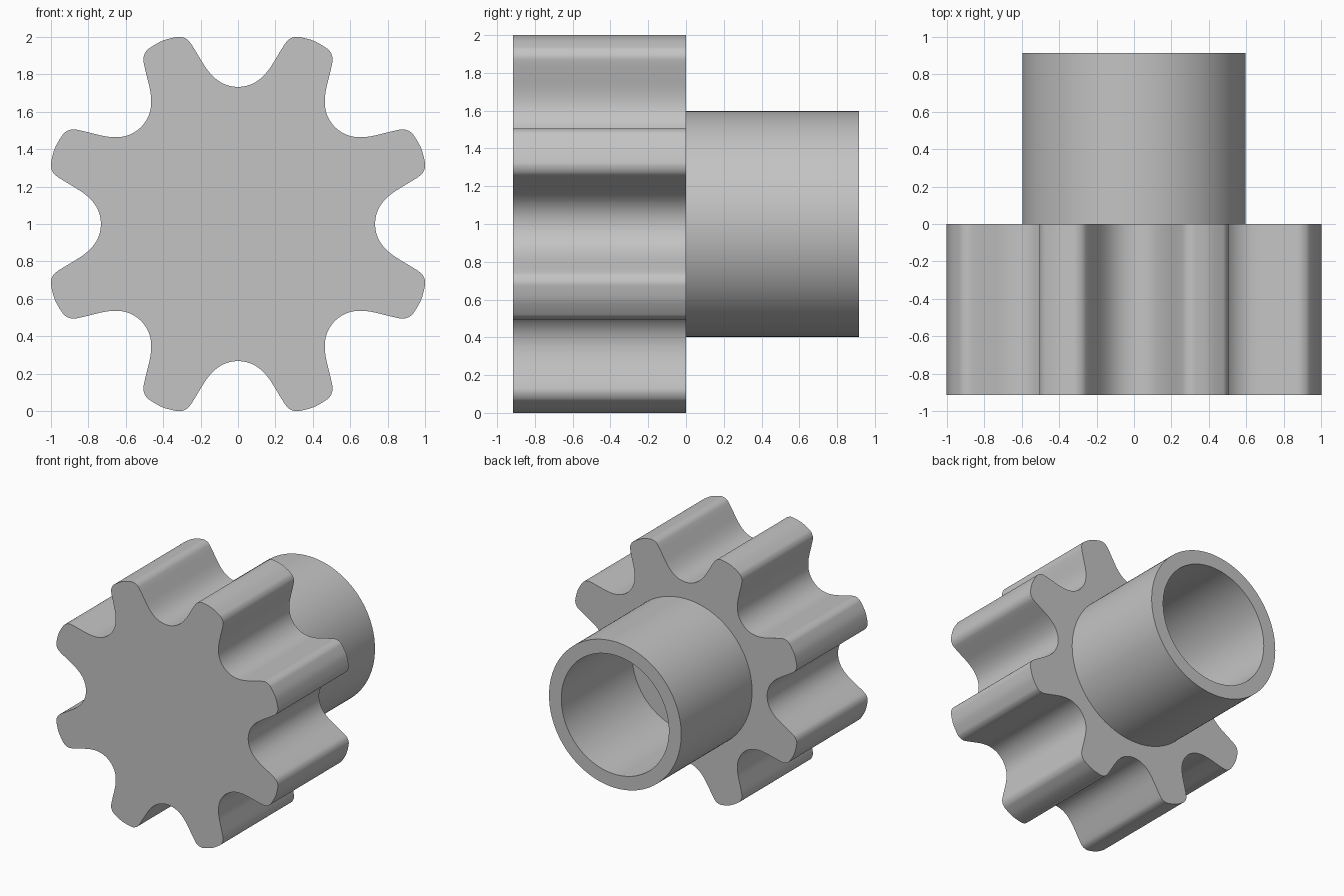
import bpy, bmesh
from math import pi, cos, sin, radians
from mathutils import Matrix, Vector

cube = bpy.data.objects.get("Cube")
if cube:
    bpy.data.objects.remove(cube)

DEPTH = 0.915
TEETH = 8
CENTRE_Z = 1.0

grey = bpy.data.materials.new("plain_grey")
grey.use_nodes = True
grey.diffuse_color = (0.55, 0.55, 0.55, 1)
grey.node_tree.nodes["Principled BSDF"].inputs["Base Color"].default_value = (0.55, 0.55, 0.55, 1)


def finish(name, bm):
    """Turn a bmesh into a smooth object with sharp rims."""
    bmesh.ops.recalc_face_normals(bm, faces=bm.faces)
    mesh = bpy.data.meshes.new(name)
    bm.to_mesh(mesh)
    bm.free()
    mesh.materials.append(grey)
    obj = bpy.data.objects.new(name, mesh)
    bpy.context.collection.objects.link(obj)
    bpy.ops.object.select_all(action='DESELECT')
    obj.select_set(True)
    bpy.context.view_layer.objects.active = obj
    bpy.ops.object.shade_smooth_by_angle(angle=radians(30))
    return obj


def smooth_loop(points, steps):
    """Closed Catmull-Rom curve through the points."""
    out, n = [], len(points)
    for i in range(n):
        a, b, c, d = (points[(i + k) % n] for k in (-1, 0, 1, 2))
        for s in range(steps):
            t = s / steps
            out.append(0.5 * (2 * b + (c - a) * t + (2 * a - 5 * b + 4 * c - d) * t * t
                              + (3 * b - a - 3 * c + d) * t ** 3))
    return out


# Half a tooth, from the valley floor up to the middle of the tip
half = [Vector(p) for p in (
    (0.733, 0), (0.739, 0.047), (0.757, 0.091), (0.787, 0.131), (0.833, 0.17),
    (0.895, 0.209), (0.957, 0.247), (0.986, 0.271), (1.0, 0.304), (0.998, 0.337),
    (0.979, 0.406))]
pitch = 2 * pi / TEETH
mirror = Matrix(((cos(pitch), sin(pitch)), (sin(pitch), -cos(pitch))))
tooth = half + [mirror @ p for p in reversed(half[1:-1])]
outline = [Matrix.Rotation(i * pitch, 2) @ p for i in range(TEETH) for p in tooth]

# Toothed wheel
bm = bmesh.new()
front = bm.faces.new([bm.verts.new((p.x, -DEPTH, p.y + CENTRE_Z))
                      for p in smooth_loop(outline, 5)])
back = bmesh.ops.extrude_face_region(bm, geom=[front], use_keep_orig=True)
bmesh.ops.translate(bm, vec=(0, DEPTH, 0),
                    verts=[v for v in back["geom"] if isinstance(v, bmesh.types.BMVert)])
finish("toothed_wheel", bm)

# Hollow hub, open at the back and floored by the wheel
OUTER, INNER = 0.597, 0.486
bm = bmesh.new()
profile = [bm.verts.new((r, y, CENTRE_Z))
           for r, y in ((OUTER, 0), (OUTER, DEPTH), (INNER, DEPTH), (INNER, 0))]
edges = [bm.edges.new(pair) for pair in zip(profile, profile[1:])]
bmesh.ops.spin(bm, geom=profile + edges, cent=(0, 0, CENTRE_Z), axis=(0, 1, 0),
               angle=2 * pi, steps=128, use_merge=True)
bmesh.ops.remove_doubles(bm, verts=bm.verts, dist=0.0001)
finish("hollow_hub", bm)
